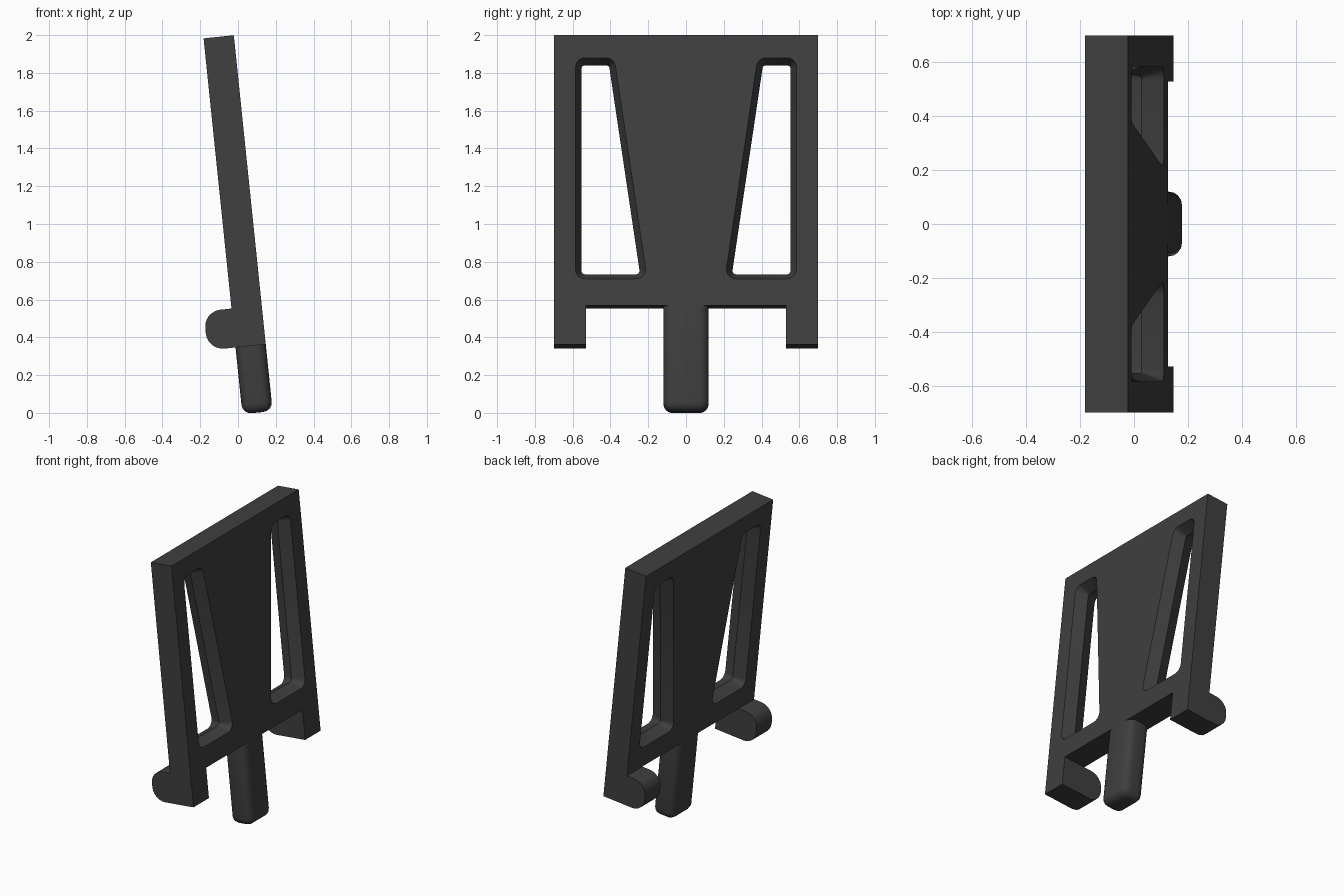
import bpy, bmesh
from math import sin, cos, pi, radians
from mathutils import Matrix, Vector

if "Cube" in bpy.data.objects:
    bpy.data.objects.remove(bpy.data.objects["Cube"])

# Local frame: x = through the plate thickness, y = width, z = up along the plate
TILT = Matrix.Translation((0.147, 0, 0.363)) @ Matrix.Rotation(radians(-5.9), 4, 'Y')
T = 0.161          # plate thickness
LEG_TOP = 0.207
TOP = 1.645

grey = bpy.data.materials.new("dark_grey")
grey.diffuse_color = (0.05, 0.05, 0.05, 1)
grey.use_nodes = True
grey.node_tree.nodes["Principled BSDF"].inputs["Base Color"].default_value = grey.diffuse_color


def finish(name, bm):
    bmesh.ops.recalc_face_normals(bm, faces=bm.faces)
    mesh = bpy.data.meshes.new(name)
    bm.to_mesh(mesh)
    bm.free()
    mesh.materials.append(grey)
    ob = bpy.data.objects.new(name, mesh)
    bpy.context.collection.objects.link(ob)
    ob.matrix_world = TILT
    return ob


def loft(name, rings):
    bm = bmesh.new()
    loops = [[bm.verts.new(p) for p in ring] for ring in rings]
    n = len(loops[0])
    for a, b in zip(loops, loops[1:]):
        for i in range(n):
            j = (i + 1) % n
            bm.faces.new((a[i], a[j], b[j], b[i]))
    bm.faces.new(loops[0])
    bm.faces.new(loops[-1])
    return finish(name, bm)


def arc(cx, cy, r, a0, a1, n):
    return [(cx + r * cos(a0 + (a1 - a0) * i / n), cy + r * sin(a0 + (a1 - a0) * i / n))
            for i in range(n + 1)]


def activate(ob):
    bpy.ops.object.select_all(action='DESELECT')
    ob.select_set(True)
    bpy.context.view_layer.objects.active = ob


def smooth(ob):
    activate(ob)
    bpy.ops.object.shade_smooth_by_angle(angle=radians(32))


# Plate with two short legs
half = [(0.70, TOP), (0.70, 0), (0.53, 0), (0.53, LEG_TOP)]
outline = half + [(-y, z) for y, z in reversed(half)]
plate = loft("plate", [[(x, y, z) for y, z in outline] for x in (-T, 0)])

# Slots: rounded trapezoids, narrowest at mid thickness
CORE = [(0.535, 0.399), (0.535, 1.475), (0.423, 1.475), (0.264, 0.399)]


def slot_ring(r, x, side):
    pts = []
    n = len(CORE)
    for i, c in enumerate(CORE):
        before = Vector(c) - Vector(CORE[i - 1])
        after = Vector(CORE[(i + 1) % n]) - Vector(c)
        # outward normals of the two edges meeting here
        n0 = Vector((before.y, -before.x)).normalized()
        n1 = Vector((after.y, -after.x)).normalized()
        for k in range(6):
            d = n0.slerp(n1, k / 5)
            pts.append((x, side * (c[0] + r * d.x), c[1] + r * d.y))
    return pts


for side in (1, -1):
    cutter = loft("slot_cutter", [slot_ring(r, x, side) for r, x in
                                  ((0.058, -T - 0.02), (0.018, -T / 2), (0.058, 0.02))])
    cutter.hide_render = True
    activate(plate)
    mod = plate.modifiers.new("slot", 'BOOLEAN')
    mod.operation = 'DIFFERENCE'
    mod.solver = 'EXACT'
    mod.object = cutter
    bpy.ops.object.modifier_apply(modifier=mod.name)
    bpy.data.objects.remove(cutter)
smooth(plate)

# Rounded hooks behind the legs
R = 0.09
hook = [(-T, 0), (-T, LEG_TOP)]
hook += arc(-0.31 + R, LEG_TOP - R, R, pi / 2, pi, 6)
hook += arc(-0.31 + R, R, R, pi, 1.5 * pi, 6)
for side, label in ((1, "back"), (-1, "front")):
    smooth(loft(label + "_hook", [[(x, side * y, z) for x, z in hook] for y in (0.53, 0.70)]))

# Centre peg, rounded except at its top end
bm = bmesh.new()
bmesh.ops.create_cube(bm, size=1)
bottom = -0.355
bmesh.ops.scale(bm, vec=(T, 0.24, LEG_TOP - bottom), verts=bm.verts)
bmesh.ops.translate(bm, vec=(-T / 2, 0, (LEG_TOP + bottom) / 2), verts=bm.verts)
edges = [e for e in bm.edges if min(v.co.z for v in e.verts) < 0]
bmesh.ops.bevel(bm, geom=edges, offset=0.05, segments=4, profile=0.5, affect='EDGES')
smooth(finish("centre_peg", bm))
